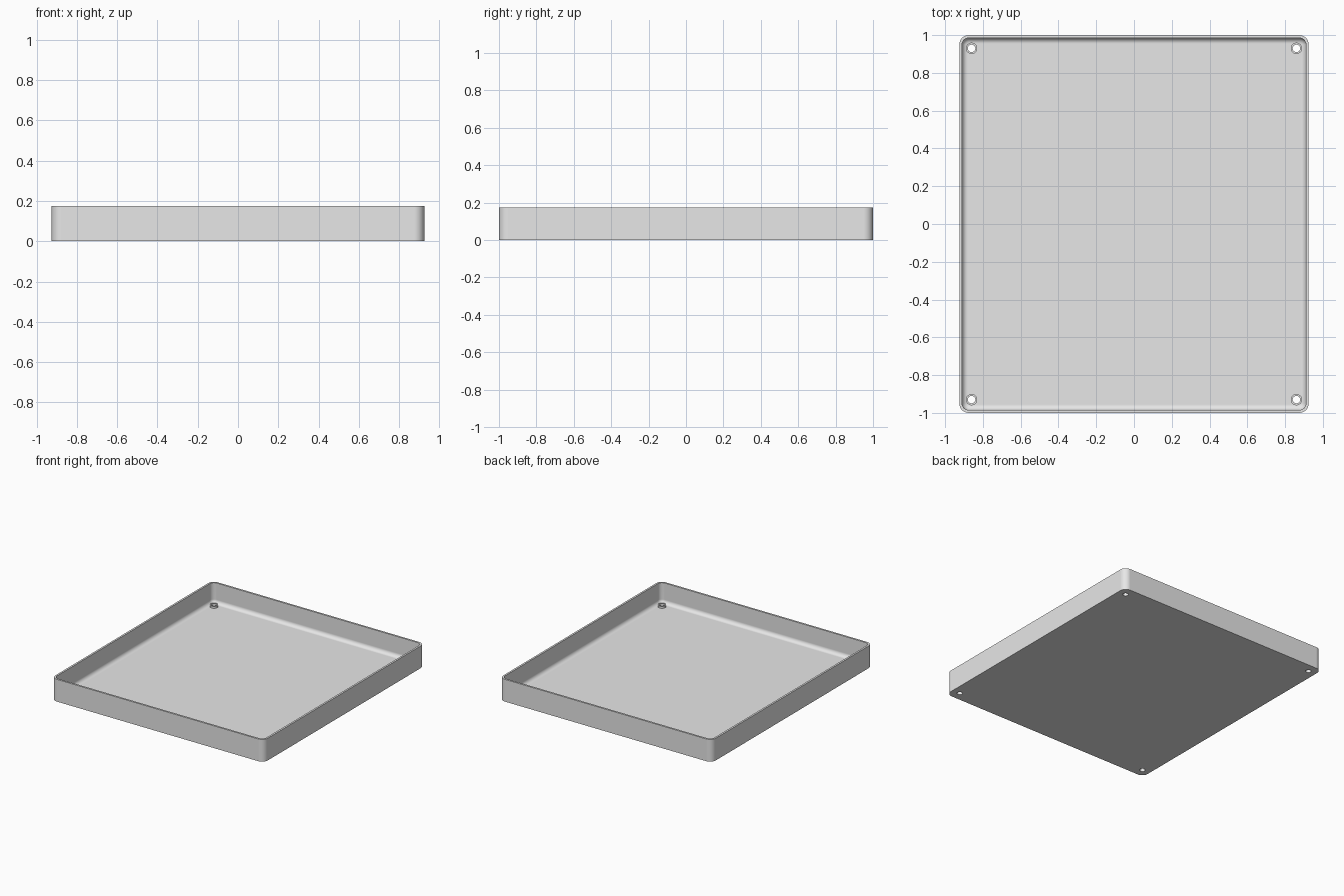
import bpy, bmesh, math

if "Cube" in bpy.data.objects:
    bpy.data.objects.remove(bpy.data.objects["Cube"], do_unlink=True)

HALF_X, HALF_Y, HEIGHT = 0.925, 1.0, 0.175
CORNER, WALL, FLOOR, FILLET = 0.05, 0.015, 0.015, 0.03
HOLE_X, HOLE_Y = 0.86, 0.93
BOSS_R, HOLE_R, BOSS_TOP = 0.03, 0.02, 0.03
STEPS = 8

grey = bpy.data.materials.new("light grey")
grey.use_nodes = True
grey.diffuse_color = (0.8, 0.8, 0.8, 1)
grey.node_tree.nodes["Principled BSDF"].inputs["Base Color"].default_value = grey.diffuse_color


def make_object(name, bm):
    bmesh.ops.recalc_face_normals(bm, faces=bm.faces)
    mesh = bpy.data.meshes.new(name)
    bm.to_mesh(mesh)
    bm.free()
    mesh.materials.append(grey)
    obj = bpy.data.objects.new(name, mesh)
    bpy.context.collection.objects.link(obj)
    return obj


def rounded_loop(bm, inset, z):
    """Rounded rectangle of vertices, inset from the outer outline."""
    r = CORNER - inset
    cx, cy = HALF_X - CORNER, HALF_Y - CORNER
    loop = []
    for quarter, (sx, sy) in enumerate([(1, 1), (-1, 1), (-1, -1), (1, -1)]):
        for i in range(STEPS + 1):
            a = math.pi / 2 * (quarter + i / STEPS)
            loop.append(bm.verts.new((sx * cx + r * math.cos(a), sy * cy + r * math.sin(a), z)))
    return loop


def cylinders(name, radius, z0, z1):
    """One upright cylinder at each corner of the floor."""
    bm = bmesh.new()
    for x in (-HOLE_X, HOLE_X):
        for y in (-HOLE_Y, HOLE_Y):
            new = bmesh.ops.create_cone(bm, cap_ends=True, segments=32, radius1=radius,
                                        radius2=radius, depth=z1 - z0)
            bmesh.ops.translate(bm, verts=new["verts"], vec=(x, y, (z0 + z1) / 2))
    return make_object(name, bm)


# Tray: outer wall, rim, inner wall, rounded inner edge and floor
profile = [(0, 0), (0, HEIGHT), (WALL, HEIGHT)]
for i in range(STEPS + 1):
    a = math.pi / 2 * i / STEPS
    profile.append((WALL + FILLET * (1 - math.cos(a)), FLOOR + FILLET * (1 - math.sin(a))))
bm = bmesh.new()
loops = [rounded_loop(bm, inset, z) for inset, z in profile]
for low, high in zip(loops, loops[1:]):
    for i in range(len(low)):
        j = (i + 1) % len(low)
        bm.faces.new((low[i], low[j], high[j], high[i]))
bm.faces.new(loops[0])
bm.faces.new(loops[-1])
tray = make_object("tray", bm)
bpy.context.view_layer.objects.active = tray
tray.select_set(True)

# Corner bosses joined on, then screw holes cut through
bosses = cylinders("corner_bosses", BOSS_R, FLOOR / 2, BOSS_TOP)
holes = cylinders("screw_holes", HOLE_R, -0.05, 0.1)
for tool, operation in ((bosses, 'UNION'), (holes, 'DIFFERENCE')):
    tool.hide_render = True
    mod = tray.modifiers.new(tool.name, 'BOOLEAN')
    mod.operation = operation
    mod.solver = 'EXACT'
    mod.object = tool
    bpy.ops.object.modifier_apply(modifier=mod.name)
    bpy.data.objects.remove(tool, do_unlink=True)

# Smooth curves with flat walls and floor
bpy.ops.object.shade_smooth_by_angle(angle=math.radians(30))
weighted = tray.modifiers.new("flat_faces", 'WEIGHTED_NORMAL')
weighted.keep_sharp = True
